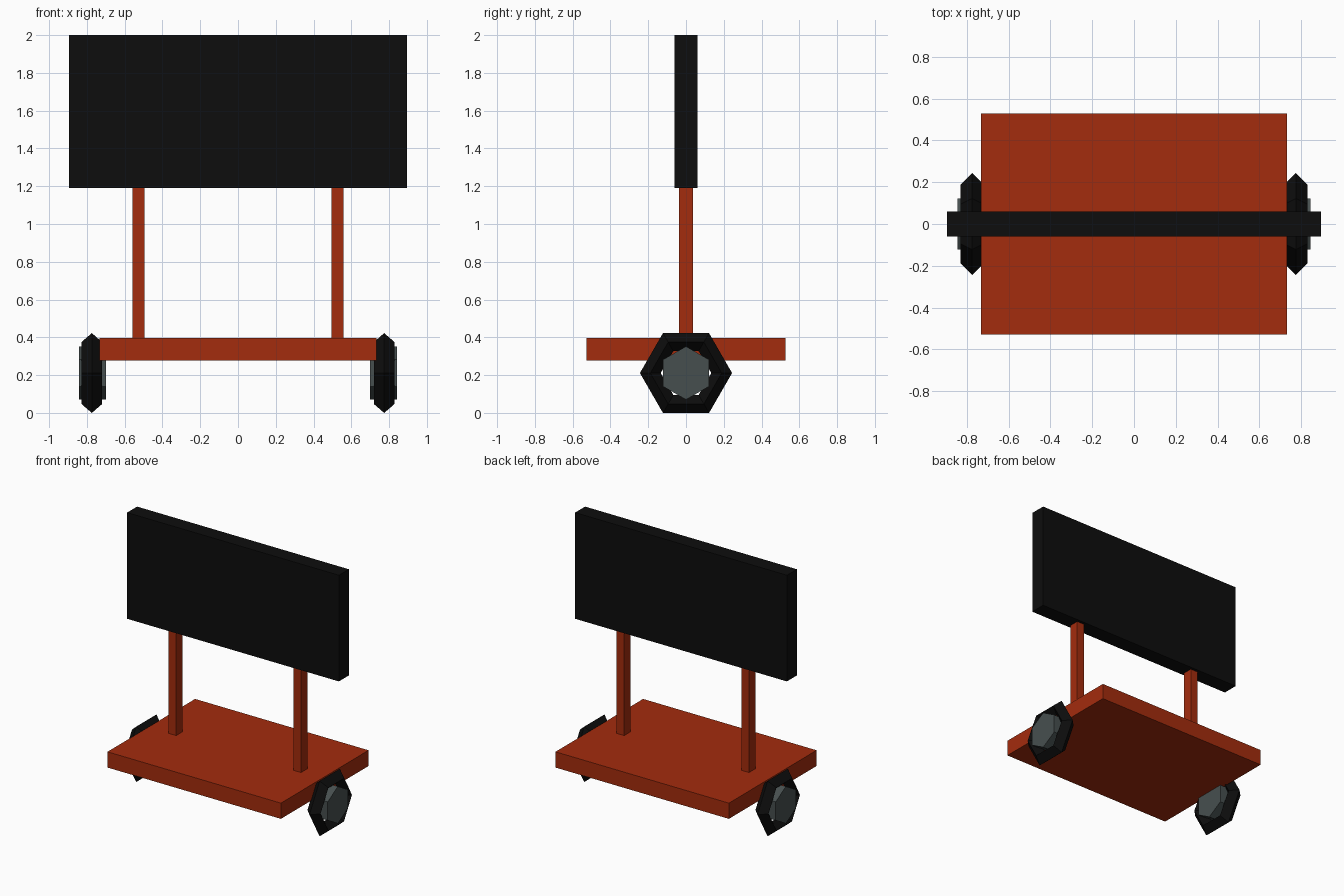
import bpy, bmesh, math

if "Cube" in bpy.data.objects:
    bpy.data.objects.remove(bpy.data.objects["Cube"])


def material(name, rgb):
    m = bpy.data.materials.new(name)
    m.diffuse_color = (*rgb, 1)
    m.use_nodes = True
    m.node_tree.nodes["Principled BSDF"].inputs["Base Color"].default_value = m.diffuse_color
    return m


rust = material("rust red", (0.37, 0.025, 0.004))
black = material("black", (0.004, 0.004, 0.004))
grey = material("hub grey", (0.062, 0.078, 0.078))


def finish(name, bm, mat):
    bmesh.ops.recalc_face_normals(bm, faces=bm.faces)
    me = bpy.data.meshes.new(name)
    bm.to_mesh(me)
    bm.free()
    me.materials.append(mat)
    ob = bpy.data.objects.new(name, me)
    bpy.context.collection.objects.link(ob)
    return ob


def box(name, lo, hi, mat):
    bm = bmesh.new()
    bmesh.ops.create_cube(bm, size=1)
    for v in bm.verts:
        v.co = [a + (b - a) * (c + 0.5) for a, b, c in zip(lo, hi, v.co)]
    return finish(name, bm, mat)


def lathe_x(name, profile, centre, phase, closed, mat, sides=6):
    """Spin (x, radius) points about the x axis; open profiles get end caps."""
    bm = bmesh.new()
    cx, cy, cz = centre
    rings = []
    for i in range(sides):
        a = phase + 2 * math.pi * i / sides
        rings.append([bm.verts.new((cx + x, cy + r * math.cos(a), cz + r * math.sin(a)))
                      for x, r in profile])
    n = len(profile)
    for i in range(sides):
        p, q = rings[i], rings[(i + 1) % sides]
        for j in range(n if closed else n - 1):
            k = (j + 1) % n
            bm.faces.new((p[j], p[k], q[k], q[j]))
    if not closed:
        for j in (0, n - 1):
            bm.faces.new([ring[j] for ring in rings])
    return finish(name, bm, mat)


# Platform and sign board
box("platform", (-0.732, -0.528, 0.277), (0.732, 0.528, 0.397), rust)
box("sign_board", (-0.894, -0.06, 1.19), (0.894, 0.06, 2.0), black)

R, r, z = 0.189, 0.055, 0.211
for side, s in (("left", -1), ("right", 1)):
    # Posts
    x = s * 0.527
    box(side + "_post", (x - 0.032, -0.038, 0.39), (x + 0.032, 0.038, 1.2), rust)
    # Diamond-section hexagonal tyre, points fore and aft
    lathe_x(side + "_tyre", [(0, R + r), (r, R), (0, R - r), (-r, R)],
            (s * 0.774, 0, z), 0, True, black)
    # Hexagonal hub, points up and down
    lathe_x(side + "_hub", [(-0.072, 0.141), (0.072, 0.141)],
            (s * 0.771, 0, z), math.pi / 2, False, grey)
